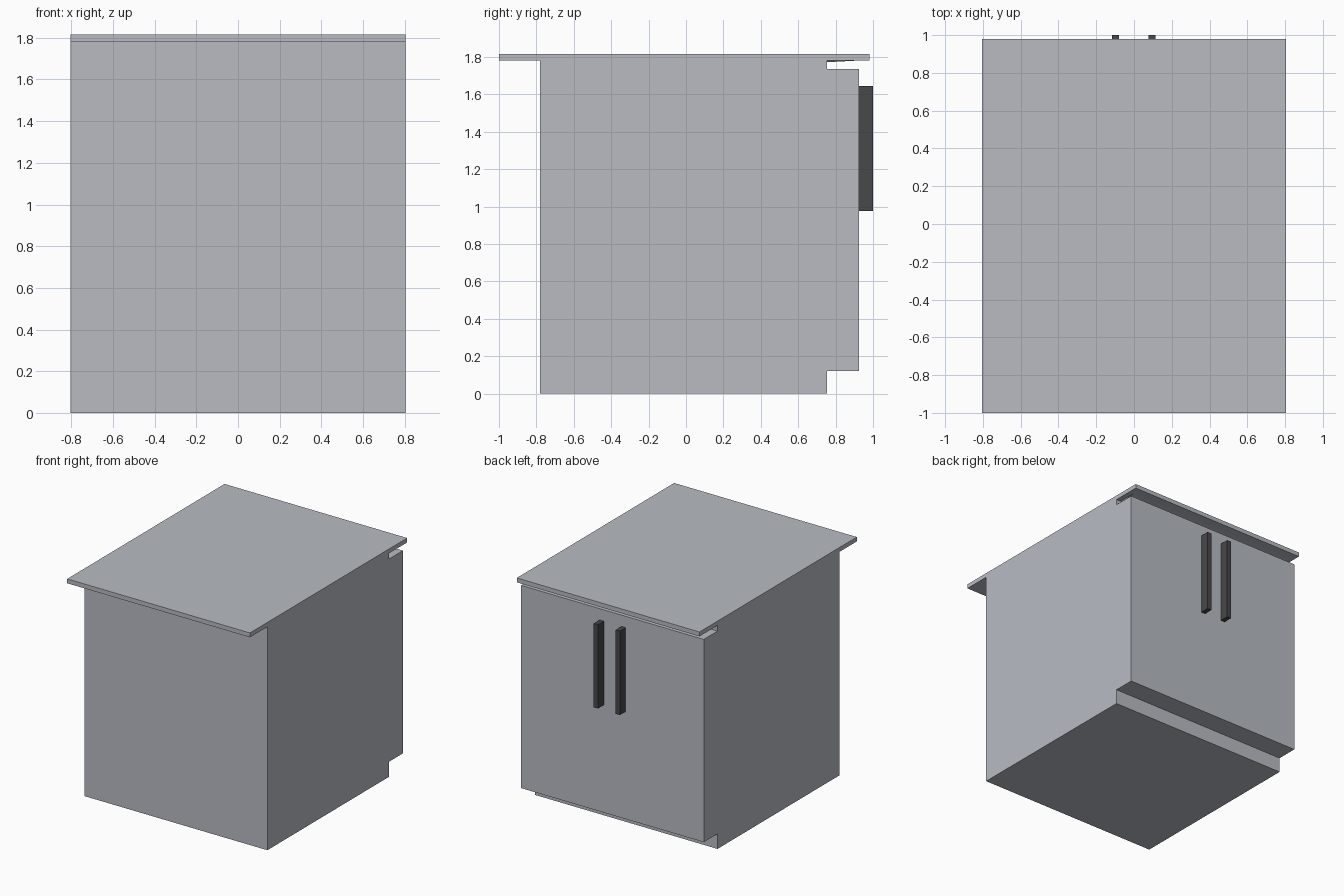
import bpy
import bmesh

if "Cube" in bpy.data.objects:
    bpy.data.objects.remove(bpy.data.objects["Cube"])


def material(name, rgb):
    m = bpy.data.materials.new(name)
    m.diffuse_color = (*rgb, 1.0)
    m.use_nodes = True
    m.node_tree.nodes["Principled BSDF"].inputs["Base Color"].default_value = m.diffuse_color
    return m


grey = material("pale grey", (0.48, 0.50, 0.545))
dark = material("dark metal", (0.065, 0.065, 0.07))


def box(name, x, y, z, mat, inset_bottom=None):
    """Box from (min, max) ranges; inset_bottom narrows the lower face."""
    bm = bmesh.new()
    bmesh.ops.create_cube(bm, size=1)
    for v in bm.verts:
        low = v.co.z < 0
        v.co = [r[int(c > 0)] for c, r in zip(v.co, (x, y, z))]
        if low and inset_bottom:
            ix, y0, y1 = inset_bottom
            v.co.x += ix if v.co.x < 0 else -ix
            v.co.y = y0 if v.co.y == y[0] else y1
    me = bpy.data.meshes.new(name)
    bm.to_mesh(me)
    bm.free()
    me.materials.append(mat)
    ob = bpy.data.objects.new(name, me)
    bpy.context.collection.objects.link(ob)
    return ob


W = 0.805
# Carcass with the recessed plinth and top gap left by the doors
box("carcass", (-W, W), (-0.78, 0.753), (0, 1.78), grey)

# Two doors meeting in the middle, each with a tall bar handle
for side, x, hx in (("left", (-W, 0), (-0.117, -0.08)), ("right", (0, W), (0.076, 0.113))):
    box(side + "_door", x, (0.753, 0.926), (0.12, 1.735), grey)
    box(side + "_handle", hx, (0.926, 1.0), (0.977, 1.645), dark)

# Worktop and its shallow tapered underside
box("worktop", (-W, W), (-1.0, 0.98), (1.78, 1.815), grey)
box("worktop_underside", (-0.765, 0.765), (-0.95, 0.93), (1.771, 1.781), grey,
    inset_bottom=(0.01, -0.77, 0.745))
